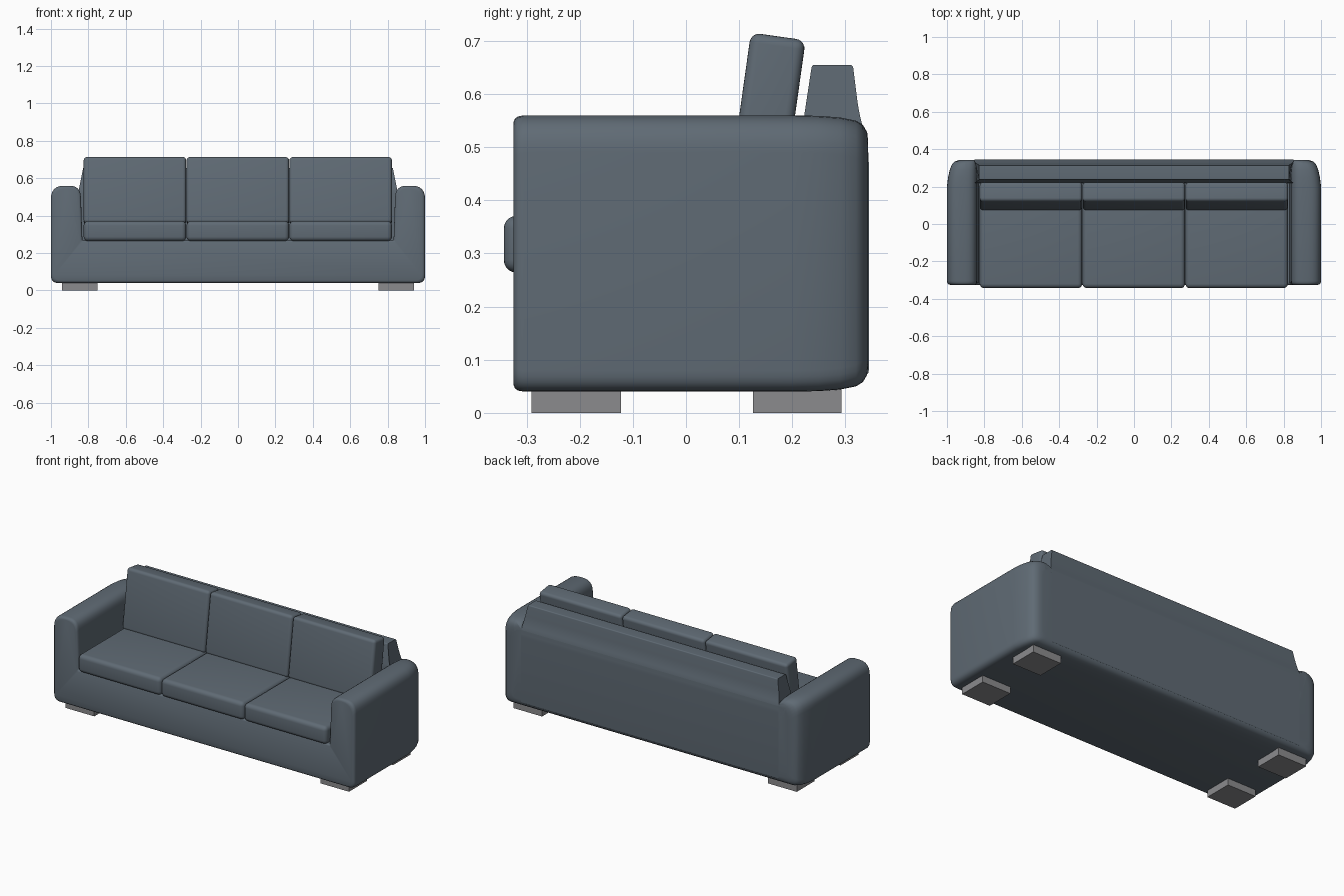
import bpy, bmesh, math
from mathutils import Vector, Matrix

if "Cube" in bpy.data.objects:
    bpy.data.objects.remove(bpy.data.objects["Cube"])


def material(name, rgb):
    m = bpy.data.materials.new(name)
    m.diffuse_color = (*rgb, 1)
    m.use_nodes = True
    m.node_tree.nodes["Principled BSDF"].inputs["Base Color"].default_value = m.diffuse_color
    return m


FABRIC = material("slate_fabric", (0.115, 0.145, 0.175))
GREY = material("foot_grey", (0.26, 0.26, 0.27))


def finish(name, bm, mat, angle=40):
    bmesh.ops.recalc_face_normals(bm, faces=bm.faces)
    me = bpy.data.meshes.new(name)
    bm.to_mesh(me)
    bm.free()
    me.materials.append(mat)
    ob = bpy.data.objects.new(name, me)
    bpy.context.collection.objects.link(ob)
    bpy.ops.object.select_all(action='DESELECT')
    ob.select_set(True)
    bpy.context.view_layer.objects.active = ob
    bpy.ops.object.shade_smooth_by_angle(angle=math.radians(angle))
    return ob


def rounded(points, steps=6):
    """Round each corner of a 2D outline; points are (x, z, radius)."""
    out = []
    n = len(points)
    for i, (x, z, r) in enumerate(points):
        p = Vector((x, z))
        a = p + (Vector(points[i - 1][:2]) - p).normalized() * r
        b = p + (Vector(points[(i + 1) % n][:2]) - p).normalized() * r
        for k in range(steps + 1):
            t = k / steps
            # blend between quadratic curve points
            out.append(a * (1 - t) ** 2 + p * 2 * t * (1 - t) + b * t * t)
    return out


def loft(bm, rings):
    rows = [[bm.verts.new(c) for c in ring] for ring in rings]
    n = len(rows[0])
    for a, b in zip(rows, rows[1:]):
        for i in range(n):
            j = (i + 1) % n
            bm.faces.new((a[i], a[j], b[j], b[i]))
    bm.faces.new(rows[0])
    bm.faces.new(rows[-1])


def box(name, lo, hi, mat, bevel=0.0, matrix=None):
    bm = bmesh.new()
    bmesh.ops.create_cube(bm, size=1)
    for v in bm.verts:
        v.co = [l + (c + 0.5) * (h - l) for c, l, h in zip(v.co, lo, hi)]
    if bevel:
        bmesh.ops.bevel(bm, geom=bm.edges[:], offset=bevel, segments=5,
                        profile=0.5, affect='EDGES')
    if matrix:
        bm.transform(matrix)
    return finish(name, bm, mat)


# Base and arms: one U-shaped section lofted front to back
def u_section(y, dx, dz, inner):
    ox, top, bot = 1 - dx, 0.56 - dz, 0.04 + dz
    half = [(ox, bot, 0.04), (ox, top, 0.07), (0.842 + inner, top, 0.06),
            (0.832 + inner, 0.268 - inner, 0.008)]
    pts = half + [(-x, z, r) for x, z, r in reversed(half)]
    return [(p.x, y, p.y) for p in rounded(pts)]


slices = [(-0.325, 0.016, 0.014, 0.010), (-0.322, 0.007, 0.006, 0.004),
          (-0.316, 0.002, 0.002, 0.001), (-0.305, 0, 0, 0),
          (0.20, 0, 0, 0), (0.25, 0.006, 0.001, 0), (0.29, 0.015, 0.004, 0),
          (0.32, 0.027, 0.010, 0), (0.333, 0.040, 0.018, 0),
          (0.341, 0.062, 0.032, 0), (0.343, 0.085, 0.05, 0)]
bm = bmesh.new()
loft(bm, [u_section(*s) for s in slices])
finish("base_and_arms", bm, FABRIC)

# Backrest: side profile stretched across, narrower at the top
back = rounded([(0.215, 0.10, 0.01), (0.218, 0.53, 0.01), (0.237, 0.655, 0.006),
                (0.314, 0.655, 0.006), (0.326, 0.56, 0.03),
                (0.344, 0.50, 0.03), (0.344, 0.07, 0.01)])


def back_ring(side):
    return [(side * (0.853 - 0.025 * max(0, (p.y - 0.53) / 0.125)), p.x, p.y)
            for p in back]


bm = bmesh.new()
loft(bm, [back_ring(-1), back_ring(1)])
finish("backrest", bm, FABRIC)

# Three seat cushions and three leaning back cushions
lean = Matrix.Translation((0, 0.124, 0.355)) @ Matrix.Rotation(math.radians(-8), 4, 'X')
for i in range(3):
    x0 = -0.825 + i * 0.55
    x1 = x0 + 0.548
    box(f"seat_cushion_{i + 1}", (x0, -0.343, 0.264), (x1, 0.215, 0.371), FABRIC, 0.024)
    box(f"back_cushion_{i + 1}", (x0, -0.052, 0), (x1, 0.052, 0.357), FABRIC, 0.018, lean)

# Four block feet
for sx, side in ((-1, "left"), (1, "right")):
    for y0, y1, end in ((-0.291, -0.122, "front"), (0.126, 0.293, "rear")):
        xs = sorted((sx * 0.75, sx * 0.94))
        box(f"{end}_{side}_foot", (xs[0], y0, 0), (xs[1], y1, 0.046), GREY)
